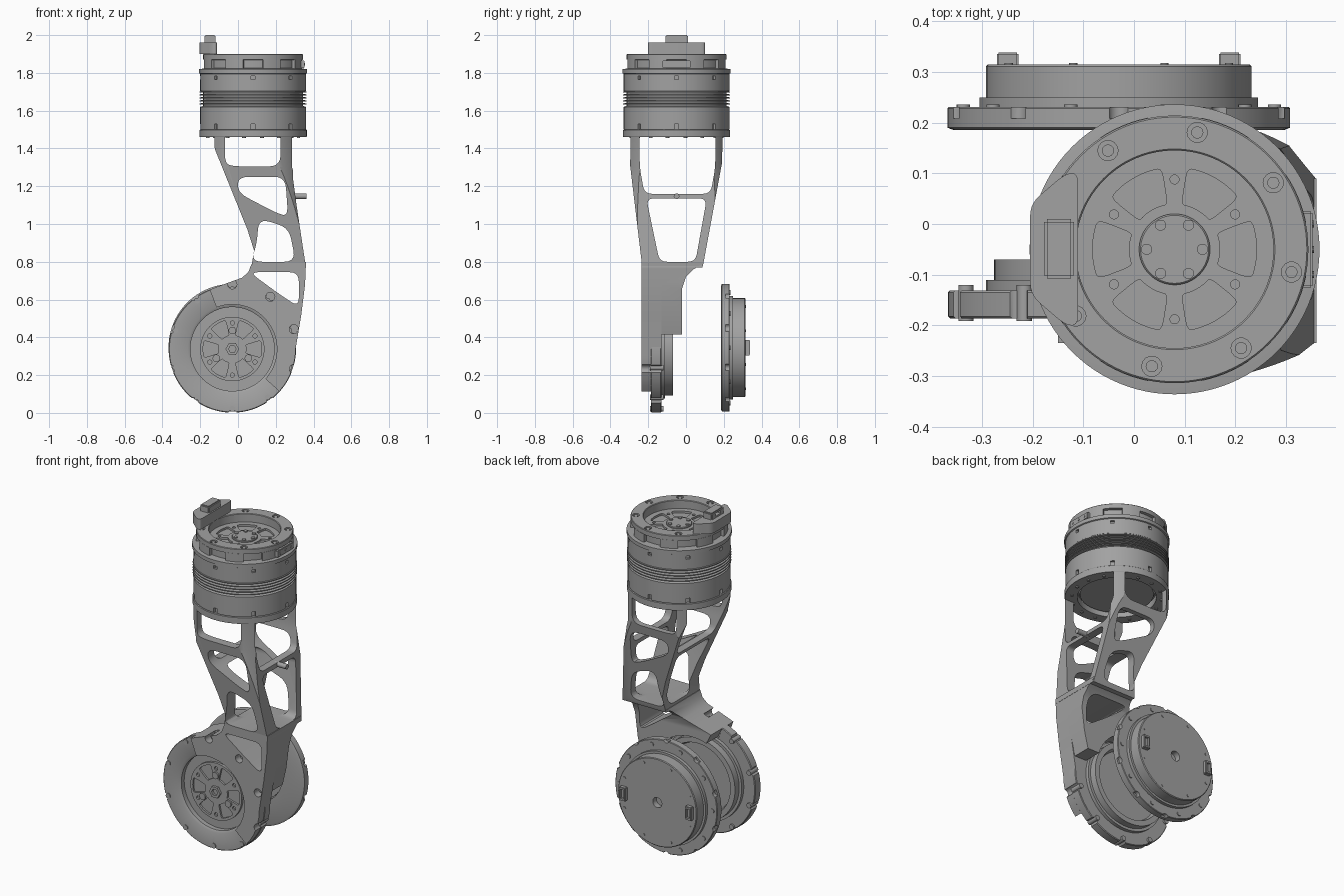
import bpy, bmesh
from math import sin, cos, pi, radians
from mathutils import Matrix, Vector

cube = bpy.data.objects.get("Cube")
if cube:
    bpy.data.objects.remove(cube)

grey = bpy.data.materials.new("machined_grey")
grey.use_nodes = True
grey.diffuse_color = (0.36, 0.36, 0.36, 1)
grey.node_tree.nodes["Principled BSDF"].inputs["Base Color"].default_value = grey.diffuse_color

# Local z points up, forward, backward; SIDE extrudes a (y, z) outline along x
FRONT = Matrix.Rotation(pi / 2, 4, "X")
BACK = Matrix.Rotation(-pi / 2, 4, "X")
SIDE = Matrix(((0, 0, 1, 0), (1, 0, 0, 0), (0, 1, 0, 0), (0, 0, 0, 1)))
HIP = Matrix.Translation((0.08, -0.05, 0))
KNEE = Matrix.Translation((-0.03, 0, 0.338)) @ FRONT
REAR = Matrix.Translation((-0.03, 0, 0.345)) @ BACK


def finish(name, bm, frame):
    bmesh.ops.recalc_face_normals(bm, faces=bm.faces)
    mesh = bpy.data.meshes.new(name)
    bm.to_mesh(mesh)
    bm.free()
    mesh.transform(frame)
    mesh.materials.append(grey)
    ob = bpy.data.objects.new(name, mesh)
    bpy.context.collection.objects.link(ob)
    return ob


def prisms(name, outlines, lo, hi, frame=Matrix()):
    """Extrude one or more outlines from lo to hi along local z."""
    bm = bmesh.new()
    for pts in outlines:
        face = bm.faces.new([bm.verts.new((x, y, lo)) for x, y in pts])
        new = bmesh.ops.extrude_face_region(bm, geom=[face])["geom"]
        bmesh.ops.translate(bm, vec=(0, 0, hi - lo),
                            verts=[v for v in new if isinstance(v, bmesh.types.BMVert)])
    return finish(name, bm, frame)


def lathe(name, profile, frame, steps=96):
    """Spin an (r, z) profile, from axis to axis or as a closed loop."""
    bm = bmesh.new()
    loop = [bm.verts.new((r, 0, z)) for r, z in profile]
    edges = [bm.edges.new(p) for p in zip(loop, loop[1:])]
    if profile[0][0] > 0:
        edges.append(bm.edges.new((loop[-1], loop[0])))
    bmesh.ops.spin(bm, geom=loop + edges, axis=(0, 0, 1), cent=(0, 0, 0),
                   angle=2 * pi, steps=steps, use_duplicate=False)
    bmesh.ops.remove_doubles(bm, verts=bm.verts, dist=1e-5)
    return finish(name, bm, frame)


def boolean(ob, tool, op="DIFFERENCE"):
    mod = ob.modifiers.new(op, "BOOLEAN")
    mod.object, mod.operation, mod.solver = tool, op, "EXACT"
    bpy.context.view_layer.objects.active = ob
    bpy.ops.object.modifier_apply(modifier=mod.name)
    bpy.data.objects.remove(tool)


def polar(r, deg):
    return Vector((r * cos(radians(deg)), r * sin(radians(deg))))


def circle(r, at=(0, 0), n=20):
    return [Vector(at) + polar(r, 360 * i / n) for i in range(n)]


def ring_of(count, r, size, start=0, n=14):
    return [circle(size, polar(r, start + 360 * i / count), n) for i in range(count)]


def sector(r0, r1, mid, half, n=6):
    ts = [mid - half + 2 * half * i / n for i in range(n + 1)]
    return [polar(r1, t) for t in ts] + [polar(r0, t) for t in reversed(ts)]


def rounded(pts, r=0.03, n=5):
    out, pts = [], [Vector(p) for p in pts]
    for i, p in enumerate(pts):
        a, b = pts[i - 1] - p, pts[(i + 1) % len(pts)] - p
        a, b = a.normalized() * min(r, a.length * .45), b.normalized() * min(r, b.length * .45)
        for k in range(n + 1):
            t = k / n
            out.append(p + a * (1 - t) ** 2 + b * t * t)
    return out


def box(name, lo, hi, bevel=0.006):
    bm = bmesh.new()
    bmesh.ops.create_cube(bm, size=1)
    for v in bm.verts:
        v.co = [(a + b) / 2 + c * (b - a) for a, b, c in zip(lo, hi, v.co)]
    if bevel:
        bmesh.ops.bevel(bm, geom=bm.edges[:], offset=bevel, segments=2, affect="EDGES")
    return finish(name, bm, Matrix())


def spoked_hub(name, frame, z, r=0.195):
    """Rotor with six wedge pockets, a raised boss and six screws."""
    hub = lathe(name, [(0, z - 0.03), (r, z - 0.03), (r, z), (0, z)], frame)
    wedges = [rounded(sector(0.09, 0.162, 60 * i, 21), 0.02, 3) for i in range(6)]
    boolean(hub, prisms("pocket_cutter", wedges + ring_of(6, 0.138, 0.009, 30), z - 0.012, z + 0.02, frame))
    lathe(name + "_boss", [(0, z - 0.01), (0.07, z - 0.01), (0.07, z + 0.005), (0.067, z + 0.008), (0, z + 0.008)], frame)
    prisms(name + "_screws", ring_of(6, 0.055, 0.011), z, z + 0.014, frame)


# Hip motor: lower drum, cooling fins, upper drum
profile = [(0, 1.5), (0.278, 1.5), (0.28, 1.503), (0.28, 1.62)]
for i in range(5):
    z = 1.625 + i * 0.016
    profile += [(0.264, z), (0.264, z + 0.008), (0.283, z + 0.008), (0.283, z + 0.013)]
profile += [(0.264, 1.705), (0.28, 1.705), (0.28, 1.795), (0.286, 1.798), (0.286, 1.82), (0.246, 1.825), (0, 1.825)]
motor = lathe("hip_motor_housing", profile, HIP)
slots = lambda: [sector(0.265, 0.3, 45 * i, 2.2, 2) for i in range(8)]
for lo, hi in ((1.49, 1.53), (1.765, 1.783)):
    boolean(motor, prisms("slot_cutter", slots(), lo, hi, HIP))

# Hip output ring with spacer pads and deep central well
cap = lathe("hip_output_ring", [(0.195, 1.815), (0.247, 1.815), (0.247, 1.868), (0.264, 1.87),
                                (0.264, 1.897), (0.261, 1.9), (0.198, 1.9), (0.195, 1.897)], HIP)
boolean(cap, prisms("bolt_cutter", ring_of(8, 0.235, 0.02, 34), 1.888, 1.95, HIP))
prisms("hip_ring_bolts", ring_of(8, 0.235, 0.012, 34), 1.88, 1.897, HIP)
prisms("hip_spacer_pads", [sector(0.23, 0.265, 22.5 + 45 * i, 11) for i in range(8)], 1.815, 1.872, HIP)
spoked_hub("hip_rotor", HIP, 1.85)

# Side plates with screw dots, one above and one below the motor
for name, z in (("upper", 1.826), ("lower", 1.465)):
    box(name + "_side_plate", (0.31, -0.125, z), (0.352, 0.025, z + 0.04), 0.003)
    prisms(name + "_plate_screws", [circle(0.007, (y, z + 0.02), 10) for y in (-0.1, -0.05, 0)], 0.35, 0.355, SIDE)

# Cable guard on top
prisms("cable_guard", [rounded([(-0.11, 0.1), (-0.135, 0.1), (-0.205, 0.04), (-0.205, -0.14),
                                (-0.135, -0.2), (-0.11, -0.2)], 0.025)], 1.9, 1.962)
socket = box("cable_socket", (-0.178, -0.108, 1.93), (-0.118, 0.01, 2.0))
boolean(socket, box("socket_cutter", (-0.2, -0.075, 1.972), (-0.135, -0.025, 1.99), 0))

# Leg top ring
ring = lathe("leg_top_ring", [(0.215, 1.46), (0.282, 1.46), (0.284, 1.463), (0.284, 1.497), (0.28, 1.5), (0.215, 1.5)], HIP)
prisms("leg_ring_screws", ring_of(16, 0.245, 0.009, 11), 1.455, 1.465, HIP)
lathe("motor_base_disc", [(0, 1.48), (0.2, 1.48), (0.21, 1.505), (0, 1.505)], HIP)

# Leg cage: front outline and side outline intersected, windows cut both ways
cage = prisms("leg_cage", [[(0.07, 0.77), (0.085, 0.86), (0.05, 0.97), (-0.12, 1.39), (-0.14, 1.47), (0.33, 1.47),
                            (0.293, 1.41), (0.29, 1.25), (0.31, 1.1), (0.34, 0.9), (0.36, 0.77)]], -0.3, 0.4, FRONT)
boolean(cage, prisms("side_outline", [[(-0.235, 0.7), (-0.235, 0.8), (-0.297, 1.32), (-0.297, 1.48), (0.195, 1.48),
                                       (0.19, 1.32), (0.09, 0.78), (0.06, 0.7)]], -0.5, 0.5, SIDE), "INTERSECT")
boolean(cage, lathe("round_outline", [(0, 0.7), (0.36, 0.7), (0.283, 1.3), (0.283, 1.6), (0, 1.6)], HIP), "INTERSECT")
front_windows = [rounded(w, 0.06) for w in (
    [(-0.07, 1.53), (-0.07, 1.32), (-0.02, 1.305), (0.225, 1.305), (0.225, 1.53)],
    [(0.0, 1.25), (0.25, 1.25), (0.265, 1.04), (0.2, 1.06), (0.0, 1.165)],
    [(0.11, 1.03), (0.27, 0.98), (0.305, 0.8), (0.07, 0.8), (0.1, 0.9)])]
boolean(cage, prisms("front_window_cutter", front_windows, -0.5, 0.5, FRONT))
side_windows = [rounded(w, 0.04) for w in (
    [(-0.245, 1.53), (-0.245, 1.3), (-0.22, 1.16), (0.13, 1.16), (0.155, 1.3), (0.155, 1.53)],
    [(-0.21, 1.135), (0.11, 1.135), (0.05, 0.8), (-0.14, 0.8)])]
boolean(cage, prisms("side_window_cutter", side_windows, -0.5, 0.6, SIDE))
prisms("cable_pin", [circle(0.015, (-0.05, 1.147))], 0.28, 0.362, SIDE)

# Knee bracket: front plate wrapping the disc, and a deeper wall behind it
neck = [(-0.15, 0.653), (-0.05, 0.69), (0.02, 0.715), (0.055, 0.745), (0.07, 0.785), (0.36, 0.8), (0.355, 0.68), (0.335, 0.52)]
center = Vector((-0.03, 0.338))
arc = [center + polar(0.335, -7 * i) for i in range(7)]
triangle = lambda: prisms("neck_cutter", [rounded([(0.06, 0.745), (0.322, 0.745), (0.322, 0.56), (0.21, 0.635)], 0.05)], -0.5, 0.5, FRONT)
plate = prisms("knee_bracket_front", [neck + arc + [center]], 0.13, 0.235, FRONT)
wall = prisms("knee_bracket_wall", [neck + [(0.31, 0.415), center + Vector((0, 0.08))]], -0.1, 0.14, FRONT)
boolean(wall, prisms("wall_outline", [[(-0.2, 0.415), (-0.02, 0.415), (-0.02, 0.66), (0, 0.72), (0.04, 0.76),
                                       (0.09, 0.79), (0.09, 0.85), (-0.2, 0.85)]], -0.5, 0.5, SIDE), "INTERSECT")
for part, r in ((plate, 0.236), (wall, 0.272)):
    boolean(part, lathe("bore_cutter", [(0, -0.3), (r, -0.3), (r, 0.3), (0, 0.3)], KNEE))
    boolean(part, triangle())
boolean(plate, prisms("notch_cutter", ring_of(10, 0.342, 0.024, 18), 0.1, 0.3, KNEE))

# Knee disc: scalloped rim, recessed face, dished back
disc = lathe("knee_disc", [(0, 0.15), (0.222, 0.15), (0.222, 0.178), (0.236, 0.186), (0.333, 0.186), (0.337, 0.182),
                           (0.337, 0.135), (0.333, 0.131), (0.262, 0.131), (0.262, 0.11), (0.246, 0.11),
                           (0.246, 0.07), (0.215, 0.07), (0.205, 0.1), (0, 0.1)], KNEE)
boolean(disc, prisms("scallop_cutter", ring_of(10, 0.346, 0.024, 18), 0.1, 0.3, KNEE))
prisms("knee_rim_screws", ring_of(10, 0.317, 0.015, 90), 0.12, 0.191, KNEE)
hub = lathe("knee_hub", [(0, 0.14), (0.17, 0.14), (0.17, 0.165), (0, 0.165)], KNEE)
boolean(hub, prisms("hub_cutter", [rounded(sector(0.075, 0.155, 60 * i, 17), 0.02, 3) for i in range(6)]
                    + ring_of(6, 0.138, 0.011, 30), 0.154, 0.2, KNEE))
prisms("knee_hub_screws", ring_of(3, 0.098, 0.02, 90), 0.15, 0.175, KNEE)
lathe("knee_hub_nut", [(0.02, 0.15), (0.036, 0.15), (0.036, 0.18), (0.02, 0.18)], KNEE, 6)

# Rear actuator: flange, body, rear cover with centre hole and two connectors
rear = lathe("rear_actuator", [(0, 0.21), (0.195, 0.21), (0.195, 0.185), (0.325, 0.185), (0.338, 0.19), (0.338, 0.228),
                               (0.335, 0.231), (0.275, 0.231), (0.275, 0.25), (0.262, 0.25), (0.262, 0.311),
                               (0.258, 0.315), (0.03, 0.315), (0.03, 0.28), (0, 0.28)], REAR)
boolean(rear, prisms("rear_notch_cutter", ring_of(10, 0.345, 0.02, 18), 0.208, 0.3, REAR))
prisms("rear_flange_screws", ring_of(10, 0.307, 0.013), 0.225, 0.236, REAR)
prisms("rear_cover_screws", ring_of(8, 0.235, 0.008, 22.5), 0.31, 0.318, REAR)
spoked_hub("rear_rotor", REAR @ Matrix.Translation((0, 0, 0.4)) @ Matrix.Rotation(pi, 4, "X"), 0.198, 0.19)
for side, x in (("right", -0.249), ("left", 0.189)):
    plug = box(side + "_connector", (x - 0.021, 0.3, 0.305), (x + 0.021, 0.338, 0.385), 0.003)
    boolean(plug, box("plug_cutter", (x - 0.012, 0.325, 0.318), (x + 0.012, 0.35, 0.372), 0))

# Smooth curved surfaces, keep machined edges sharp
for ob in bpy.context.scene.objects:
    if ob.type == "MESH":
        ob.select_set(True)
        bpy.context.view_layer.objects.active = ob
bpy.ops.object.shade_smooth_by_angle(angle=radians(30))
